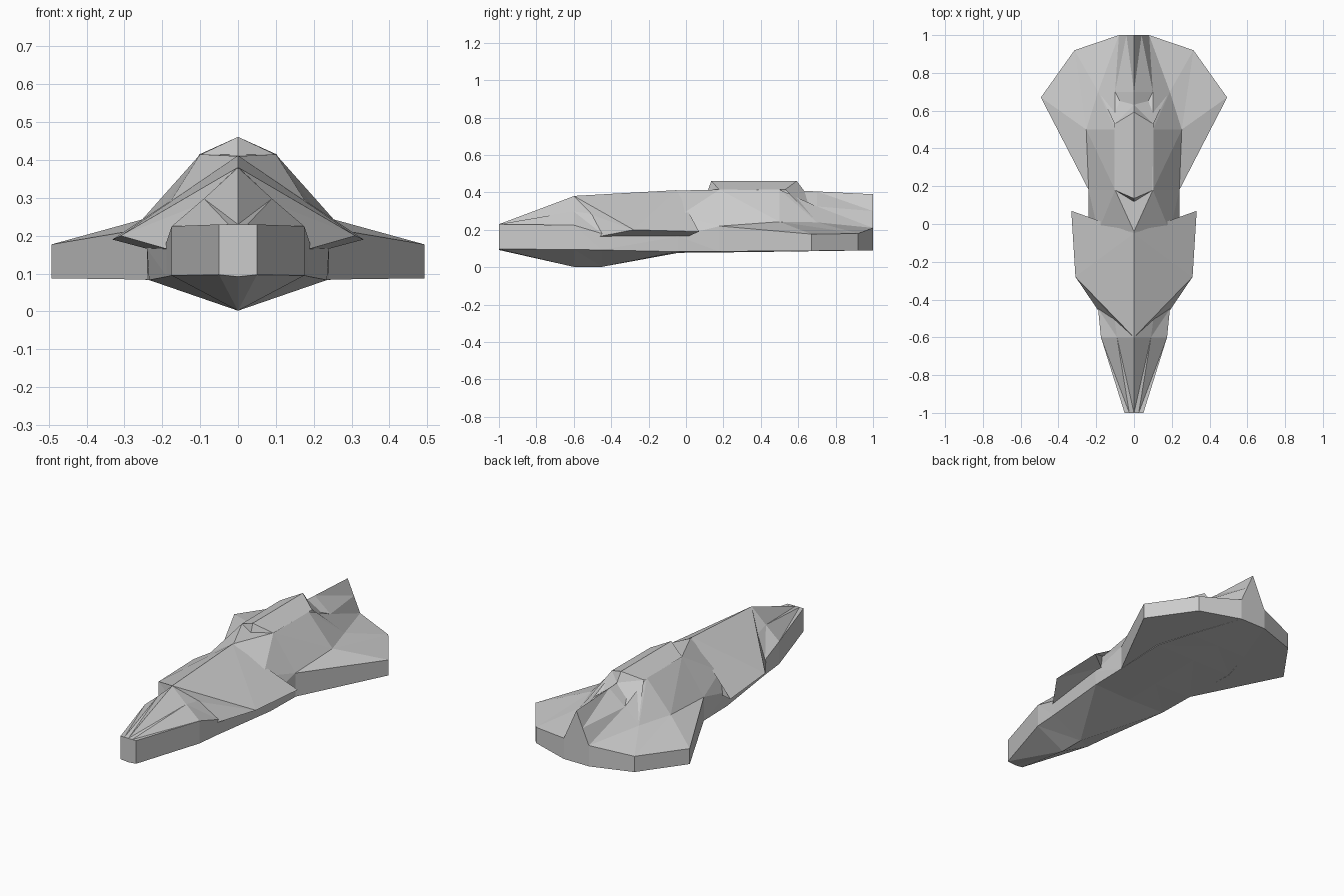
import bpy, bmesh

if "Cube" in bpy.data.objects:
    bpy.data.objects.remove(bpy.data.objects["Cube"])


def make_half(name, verts, faces):
    """Build one flat-faced half and mirror it across x = 0."""
    me = bpy.data.meshes.new(name)
    bm = bmesh.new()
    vs = [bm.verts.new(v) for v in verts]
    for f in faces:
        bm.faces.new([vs[i] for i in f])
    bmesh.ops.remove_doubles(bm, verts=bm.verts, dist=0.0005)
    bmesh.ops.recalc_face_normals(bm, faces=bm.faces)
    bm.to_mesh(me)
    bm.free()
    ob = bpy.data.objects.new(name, me)
    bpy.context.collection.objects.link(ob)
    mod = ob.modifiers.new("mirror", "MIRROR")
    mod.use_axis = (True, False, False)
    mod.use_clip = True
    mod.merge_threshold = 0.0005
    return ob


# Hull sections: y, keel z, bottom edge x z, shoulder x z, upper x z, ridge z
sections = [
    (-1.0, .092, .05, .097, .05, .23, .025, .23, .23),
    (-.6, .002, .175, .095, .175, .225, .09, .298, .38),
    (-.45, .002, .188, .092, .19, .18, .11, .278, .385),
    (-.04, .077, .235, .083, .24, .165, .19, .272, .41),
    (.18, .079, .24, .083, .24, .22, .10, .415, .415),
    (.5, .083, .25, .085, .253, .243, .10, .415, .415),
    (.7, .086, .19, .086, .19, .24, .10, .325, .405),
    (1.0, .09, .08, .09, .08, .21, .04, .30, .39),
]
hull_v = []
for y, kz, bx, bz, sx, sz, ux, uz, rz in sections:
    hull_v += [(0, y, kz), (bx, y, bz), (sx, y, sz), (ux, y, uz), (0, y, rz)]
hull_f = []
for s in range(len(sections) - 1):
    for k in range(4):
        a = s * 5 + k
        b = a + 5
        # split each panel; the diagonal over the bow deck forms the canopy V
        if s == 2:
            hull_f += [(a, b, b + 1), (a, b + 1, a + 1)]
        else:
            hull_f += [(a, a + 1, b), (a + 1, b + 1, b)]
n = len(hull_v)
hull_f += [(0, 1, 2, 3, 4), tuple(range(n - 5, n))]
make_half("hull", hull_v, hull_f)

# Rear wings: faceted top over a flat bottom
wing_top = [(.24, .18, .22), (.493, .67, .177), (.315, .92, .18),
            (.08, 1, .21), (.19, .7, .24), (.253, .5, .243)]
wing_bottom = [(x, y, .083 + .007 * y) for x, y, z in wing_top]
tris = [(5, 0, 1), (5, 1, 2), (5, 2, 4), (4, 2, 3)]
wing_f = tris + [tuple(i + 6 for i in t) for t in tris]
wing_f += [(i, (i + 1) % 6, (i + 1) % 6 + 6, i + 6) for i in range(6)]
make_half("rear_wing", wing_top + wing_bottom, wing_f)

# Forward shroud: plates from the ridge out to the side fins
make_half("forward_fin", [
    (0, -.6, .381), (0, -.05, .412),
    (.11, -.5, .279), (.31, -.28, .20), (.332, .07, .19),
    (.19, -.04, .277), (.188, -.46, .165), (.238, .01, .165)],
    [(0, 2, 3), (0, 3, 1), (1, 3, 4), (1, 4, 5), (2, 6, 3),
     (3, 6, 7), (3, 7, 4), (5, 4, 7), (0, 1, 5, 7, 6, 2)])

# Canopy: raised ridge with a swept front and sloped tail
make_half("canopy", [
    (0, .135, .461), (0, .115, .405), (.102, .18, .413),
    (.102, .53, .415), (0, .592, .461), (0, .63, .41), (.185, .7, .243)],
    [(0, 1, 2), (0, 2, 3, 4), (4, 3, 5), (3, 6, 5), (1, 5, 6, 3, 2)])
